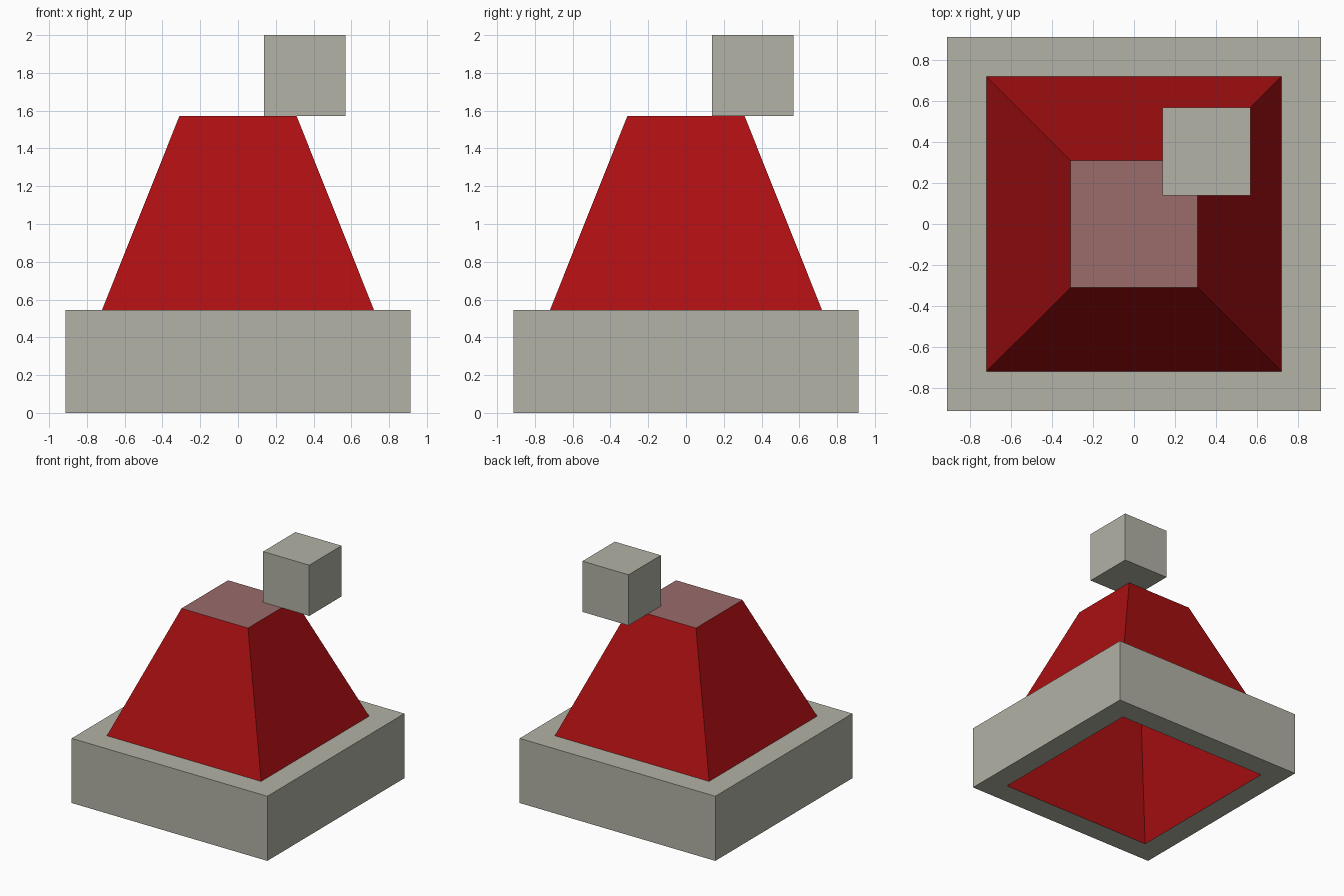
import bpy
import bmesh

cube = bpy.data.objects.get("Cube")
if cube:
    bpy.data.objects.remove(cube, do_unlink=True)


def material(name, rgb):
    mat = bpy.data.materials.new(name)
    mat.use_nodes = True
    mat.diffuse_color = (*rgb, 1)
    mat.node_tree.nodes["Principled BSDF"].inputs["Base Color"].default_value = (*rgb, 1)
    return mat


stone = material("warm grey", (0.45, 0.445, 0.38))
red = material("deep red", (0.41, 0.005, 0.006))
pink = material("dusty pink", (0.32, 0.15, 0.145))


def square_loft(name, profile, mats, center=(0, 0), cap_top=False, cap_bottom=False, flip=False):
    """Join square rings given as (half width, height); caps use the last material."""
    bm = bmesh.new()
    corners = ((-1, -1), (1, -1), (1, 1), (-1, 1))
    rings = [[bm.verts.new((center[0] + sx * h, center[1] + sy * h, z)) for sx, sy in corners]
             for h, z in profile]
    for low, high in zip(rings, rings[1:]):
        for i in range(4):
            j = (i + 1) % 4
            bm.faces.new((low[i], low[j], high[j], high[i]))
    if cap_top:
        bm.faces.new(rings[-1]).material_index = len(mats) - 1
    if cap_bottom:
        bm.faces.new(rings[0][::-1])
    if flip:
        bmesh.ops.reverse_faces(bm, faces=bm.faces[:])
    mesh = bpy.data.meshes.new(name)
    bm.to_mesh(mesh)
    bm.free()
    for mat in mats:
        mesh.materials.append(mat)
    obj = bpy.data.objects.new(name, mesh)
    bpy.context.collection.objects.link(obj)
    return obj


# Square plinth with an open middle
square_loft("plinth", [(0.72, 0), (0.913, 0), (0.913, 0.545), (0.72, 0.545)], [stone])

# Tapered body with a pale flat top
square_loft("tapered_body", [(0.72, 0.545), (0.31, 1.572)], [red, pink], cap_top=True)

# Hollow inside, open at the bottom
square_loft("inner_lining", [(0.72, 0), (0.30, 1.56)], [red], cap_top=True, flip=True)

# Small block resting on one corner of the top
square_loft("corner_block", [(0.215, 1.572), (0.215, 2.0)], [stone], center=(0.353, 0.353),
            cap_top=True, cap_bottom=True)
